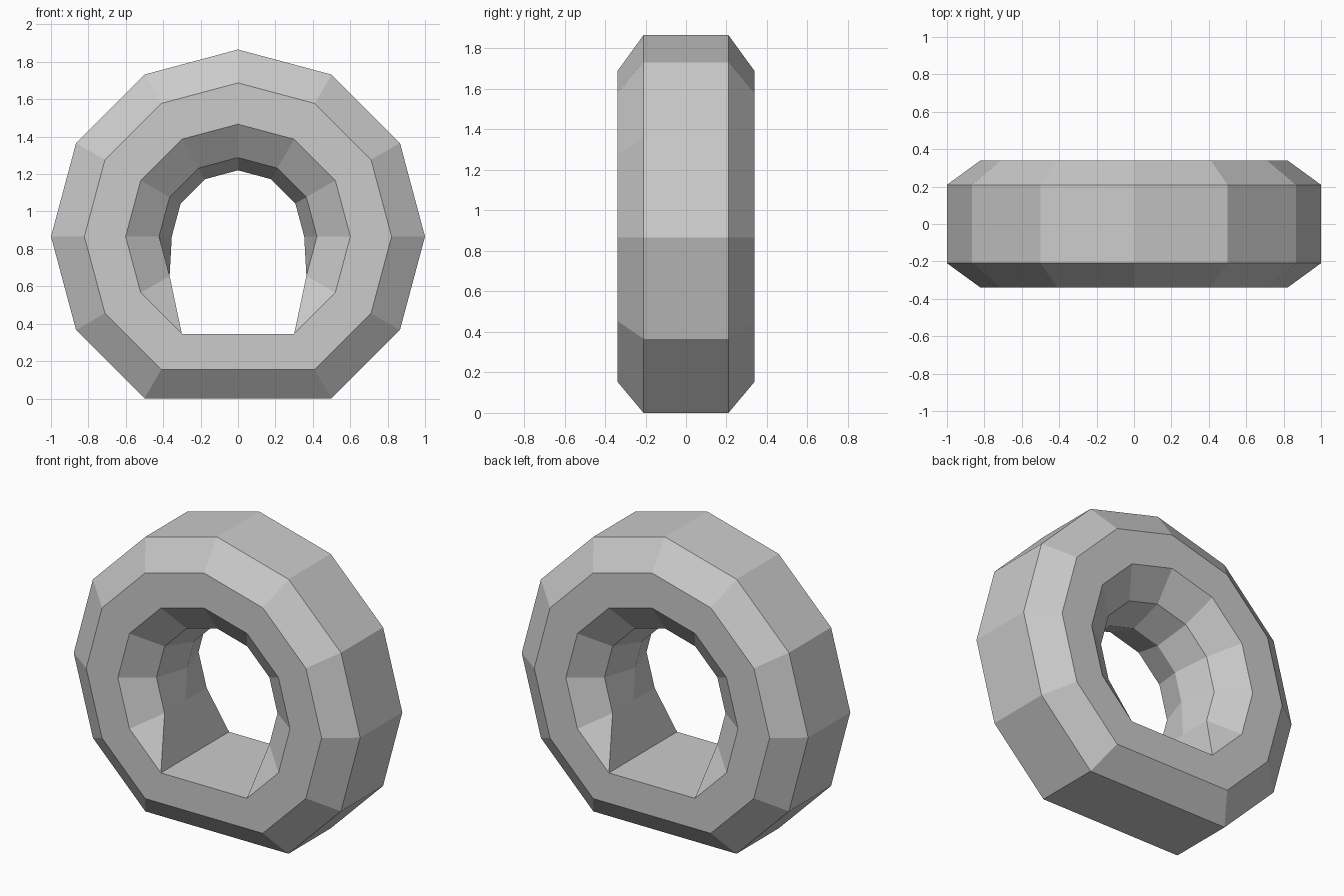
import bpy, bmesh, math

if "Cube" in bpy.data.objects:
    bpy.data.objects.remove(bpy.data.objects["Cube"])

CENTRE_Z = math.sqrt(3) / 2
R, T = 0.711, 0.357            # ring radius and tube radius


def section(angle):
    """Ten-sided tube section with the outermost corner cut flat."""
    pts = []
    for k in range(1, 10):
        a = math.radians(36 * k)
        pts.append([R + T * math.cos(a), -T * math.sin(a)])
    if angle in (-30, 210):    # inner ridge fades out towards the floor
        pts[4] = [pts[3][0], 0]
    if angle in (-60, 240):    # inner corners flattened into the floor
        pts[3] = pts[2]
        pts[4] = [pts[2][0], 0]
        pts[5] = pts[6]
    return pts


# Ring of twelve steps with the bottom step removed, so it stands flat
bm = bmesh.new()
rings = []
for angle in range(-60, 241, 30):
    c, s = math.cos(math.radians(angle)), math.sin(math.radians(angle))
    rings.append([bm.verts.new((r * c, y, CENTRE_Z + r * s))
                  for r, y in section(angle)])
for i, ring in enumerate(rings):
    nxt = rings[(i + 1) % len(rings)]
    for j in range(len(ring)):
        k = (j + 1) % len(ring)
        bm.faces.new((ring[j], ring[k], nxt[k], nxt[j]))

# Weld the merged corners
bmesh.ops.remove_doubles(bm, verts=bm.verts, dist=0.0005)
bmesh.ops.recalc_face_normals(bm, faces=bm.faces)

mesh = bpy.data.meshes.new("flat_bottomed_ring")
bm.to_mesh(mesh)
bm.free()
ring_obj = bpy.data.objects.new("flat_bottomed_ring", mesh)
bpy.context.collection.objects.link(ring_obj)
